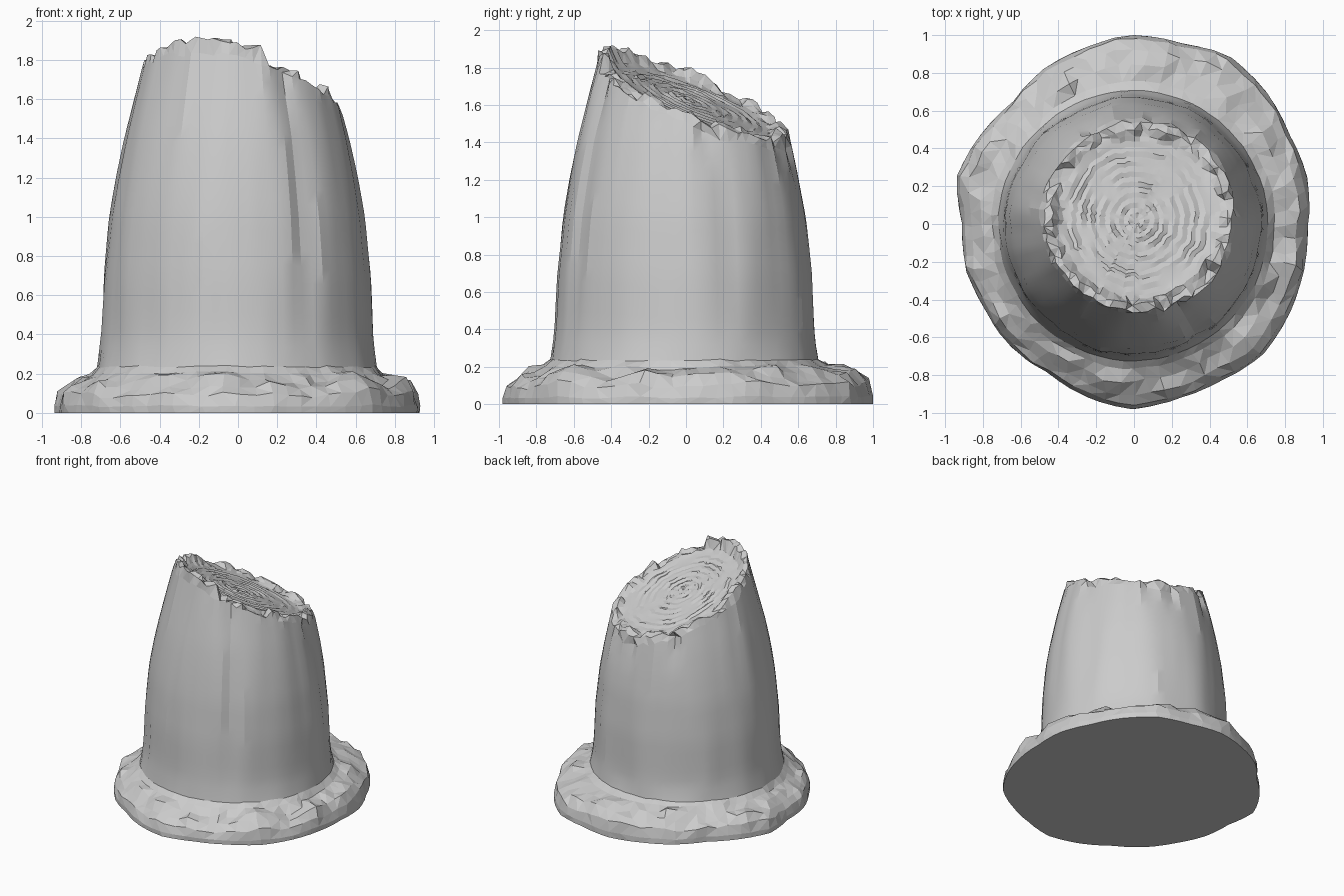
import bpy, bmesh, math, random
from mathutils import Vector, noise

random.seed(4)
if "Cube" in bpy.data.objects:
    bpy.data.objects.remove(bpy.data.objects["Cube"], do_unlink=True)

SEG = 72
TAU = math.tau

stone = bpy.data.materials.new("pale grey")
stone.use_nodes = True
stone.diffuse_color = (0.6, 0.6, 0.6, 1)
stone.node_tree.nodes["Principled BSDF"].inputs["Base Color"].default_value = (0.6, 0.6, 0.6, 1)

# Shaft radius by height, and skirt outline radius every 15 degrees
SHAFT = [(0.2, .72), (0.27, .705), (0.4, .69), (0.7, .677), (1.0, .647), (1.2, .613),
         (1.4, .572), (1.6, .522), (1.8, .47), (2.0, .42)]
SKIRT = [.92, .95, .95, .99, 1.02, .99, 1.0, .97, .95, .91, .94, .97,
         .91, .92, .91, .92, .91, .95, .98, .95, .95, .97, .95, .93]


def shaft_radius(z):
    for (z0, r0), (z1, r1) in zip(SHAFT, SHAFT[1:]):
        if z <= z1:
            return r0 + (r1 - r0) * (z - z0) / (z1 - z0)
    return SHAFT[-1][1]


def skirt_radius(a):
    f = a / TAU * len(SKIRT)
    i = int(f)
    n = len(SKIRT)
    return SKIRT[i % n] + (SKIRT[(i + 1) % n] - SKIRT[i % n]) * (f - i)


def wobble(a, z, freq, seed):
    return noise.noise(Vector((math.cos(a) * freq, math.sin(a) * freq, z + seed)))


def angle_gap(a, degrees):
    return abs((a - math.radians(degrees) + math.pi) % TAU - math.pi)


def dent(a, degrees, width):
    return max(0, 1 - angle_gap(a, degrees) / width)


def polar(a, r, z):
    return Vector((r * math.cos(a) - 0.005, r * math.sin(a) - 0.01, z))


def cut_height(p):
    return 1.65 - 0.23 * p.x - 0.4 * p.y


def cut_at(a):
    z = 1.65
    for _ in range(6):
        z = cut_height(polar(a, shaft_radius(z), z))
    return z


def loft(name, rings, smooth=None, close=False, floor=False):
    bm = bmesh.new()
    loops = [[bm.verts.new(p) for p in ring] for ring in rings]
    for low, high in zip(loops, loops[1:]):
        for i in range(SEG):
            j = (i + 1) % SEG
            bm.faces.new((low[i], low[j], high[j], high[i]))
    if close:
        bm.faces.new(loops[-1])
    if not smooth:
        bmesh.ops.triangulate(bm, faces=bm.faces[:])
    if floor:
        bm.faces.new(loops[0][::-1])
    mesh = bpy.data.meshes.new(name)
    bm.to_mesh(mesh)
    bm.free()
    mesh.materials.append(stone)
    obj = bpy.data.objects.new(name, mesh)
    bpy.context.collection.objects.link(obj)
    if smooth:
        bpy.ops.object.select_all(action='DESELECT')
        obj.select_set(True)
        bpy.context.view_layer.objects.active = obj
        bpy.ops.object.shade_smooth_by_angle(angle=smooth)


angles = [TAU * i / SEG for i in range(SEG)]

# Lumpy skirt: (share of the way from shaft to outline, height, lumpiness)
skirt = []
for share, height, lump in [(1, 0, 0), (1, .035, .01), (.93, .095, .04), (.75, .14, .045),
                            (.48, .175, .05), (.2, .2, .025), (.04, .235, .012)]:
    ring = []
    for a in angles:
        inner = shaft_radius(.27)
        r = inner + (skirt_radius(a) - inner) * share
        back = max(0, math.sin(a))
        if 0 < height < .13:
            r += .05 * back * (1 - share)
        z = height * (1 + .22 * back * share) + lump * wobble(a, share * 2, 5, 3)
        if lump:
            z += random.uniform(-.22, .22) * lump
            r += lump * .5 * wobble(a, share, 6, 9)
        a += random.uniform(-.02, .02) if lump else 0
        p = polar(a, r, max(0, z))
        p += Vector((.005, .01, 0)) * share
        ring.append(p)
    skirt.append(ring)

# Tapering shaft with long shallow grooves and short cracks below the rim
shaft = [skirt[-1]]
for k in range(1, 19):
    t = k / 18
    ring = []
    for a in angles:
        top = cut_at(a) - .015 - .07 * abs(wobble(a, 0, 7, 20))
        z = .25 + t * (top - .25)
        r = shaft_radius(z) + .014 * wobble(a, z * .8, 4, 1) + .008 * wobble(a, z * 1.2, 9, 5)
        r -= .022 * dent(a, -58, .12) * math.sin(math.pi * t) ** .5 if t < 1 else 0
        r -= .012 * dent(a, 18, .1) * math.sin(math.pi * t)
        for place in (-62, 12, 62, 78, 115):
            r -= .04 * dent(a, place, .09) * max(0, t - .8) / .2
        ring.append(polar(a, r, z))
    shaft.append(ring)

# Jagged chipped lip where the end has snapped off
lip = [shaft[-1]]
for inset, rise, jag in [(.012, .035, .05), (.05, .04, .05), (.085, .0, .02)]:
    ring = []
    for a in angles:
        outer = polar(a, shaft_radius(cut_at(a)) - inset, 0)
        front = max(0, -math.sin(a))
        notch = .06 * (1 if angle_gap(a, -50) < .4 else 0)
        p = polar(a + random.uniform(-.02, .02), shaft_radius(cut_at(a)) - inset
                  + random.uniform(-.012, .012), 0)
        p.z = cut_height(outer) + rise * (.6 + .7 * front) - (notch if rise else 0)
        p.z += jag * (wobble(a, inset * 8, 6, 30) + random.uniform(-.3, .3))
        ring.append(p)
    lip.append(ring)

# Broken face with concentric growth ridges
face = [lip[-1]]
centre = sum(lip[-1], Vector()) / SEG
for k in range(1, 17):
    share = 1 - k / 16.6
    ring = []
    for i, a in enumerate(angles):
        p = centre.lerp(lip[-1][i], share * (1 + .04 * wobble(a, k * .4, 2, 40)))
        ridge = .009 * (1 if k % 2 else -1) * (.4 + wobble(a, k, 2, 50))
        p.z = cut_height(p) - .012 + ridge
        ring.append(p)
    face.append(ring)

loft("flared_skirt", skirt, floor=True)
loft("tapered_shaft", shaft, smooth=math.radians(18))
loft("chipped_lip", lip)
loft("broken_face", face, smooth=math.radians(14), close=True)
